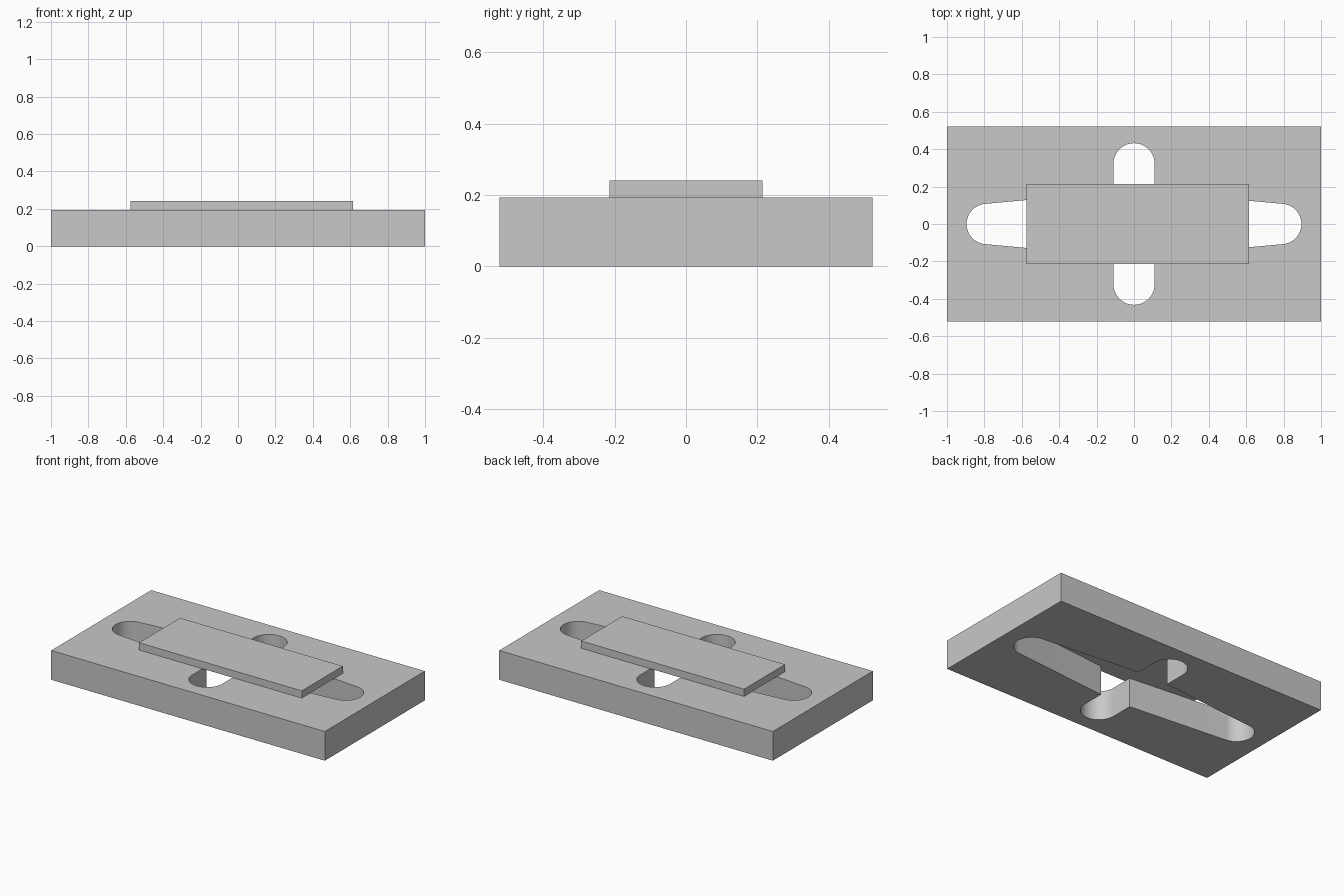
import bpy, bmesh, math
from mathutils import Vector

cube = bpy.data.objects.get("Cube")
if cube:
    bpy.data.objects.remove(cube, do_unlink=True)

BASE_TOP, PLATE_TOP = 0.193, 0.241

grey = bpy.data.materials.new("plain grey")
grey.use_nodes = True
colour = (0.58, 0.58, 0.58, 1)
grey.diffuse_color = colour
grey.node_tree.nodes["Principled BSDF"].inputs["Base Color"].default_value = colour


def rectangle(x0, x1, y):
    return [(x0, -y), (x1, -y), (x1, y), (x0, y)]


def slab(name, loops, bottom, top):
    """Fill the outline loops (outer first, then holes) and extrude upward."""
    bm = bmesh.new()
    edges = []
    for loop in loops:
        verts = [bm.verts.new((x, y, bottom)) for x, y in loop]
        edges += [bm.edges.new((a, b)) for a, b in zip(verts, verts[1:] + verts[:1])]
    bmesh.ops.triangle_fill(bm, edges=edges, use_beauty=True, use_dissolve=False)
    result = bmesh.ops.extrude_face_region(bm, geom=bm.faces[:], use_keep_orig=True)
    raised = [v for v in result["geom"] if isinstance(v, bmesh.types.BMVert)]
    bmesh.ops.translate(bm, verts=raised, vec=Vector((0, 0, top - bottom)))
    bmesh.ops.recalc_face_normals(bm, faces=bm.faces)
    mesh = bpy.data.meshes.new(name)
    bm.to_mesh(mesh)
    bm.free()
    mesh.materials.append(grey)
    obj = bpy.data.objects.new(name, mesh)
    bpy.context.collection.objects.link(obj)
    bpy.ops.object.select_all(action='DESELECT')
    obj.select_set(True)
    bpy.context.view_layer.objects.active = obj
    bpy.ops.object.shade_smooth_by_angle(angle=math.radians(30))
    return obj


def rounded_end(centre, radius, direction, sweep, steps=24):
    """Arc centred on a direction, running counter-clockwise."""
    return [(centre[0] + radius * math.cos(direction + sweep * (i / steps - 0.5)),
             centre[1] + radius * math.sin(direction + sweep * (i / steps - 0.5)))
            for i in range(steps + 1)]


# Cross-shaped opening: tapered long arms, straight short arms, round ends
taper = math.radians(5.3)
cross = []
for quarter in range(4):
    angle = quarter * math.pi / 2
    if quarter % 2 == 0:
        side = math.cos(angle)
        cross += rounded_end((0.787 * side, 0), 0.108, angle, math.pi - 2 * taper)
        cross.append((0.11 * side, 0.171 * side))
    else:
        side = math.sin(angle)
        cross += rounded_end((0, 0.322 * side), 0.11, angle, math.pi)
        cross.append((-0.11 * side, 0.171 * side))

slab("base_block", [rectangle(-1, 1, 0.522), cross], 0, BASE_TOP)

# Thin cover strip lying over the middle of the opening
slab("cover_plate", [rectangle(-0.574, 0.616, 0.214)], BASE_TOP, PLATE_TOP)
